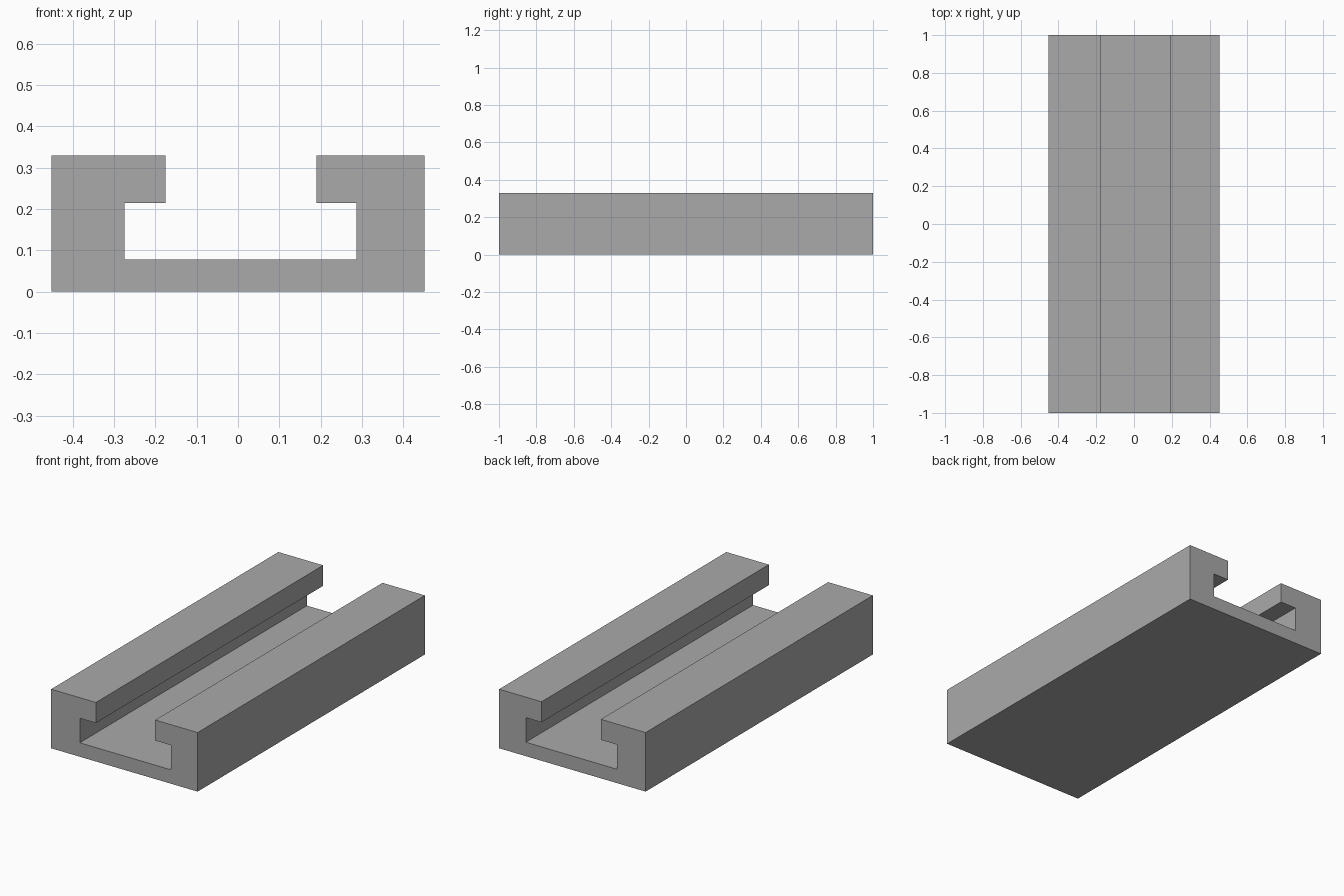
import bpy
import bmesh

cube = bpy.data.objects.get("Cube")
if cube:
    bpy.data.objects.remove(cube, do_unlink=True)

# Bare metal
metal = bpy.data.materials.new("plain grey")
metal.use_nodes = True
grey = (0.4, 0.4, 0.4, 1)
metal.diffuse_color = grey
metal.node_tree.nodes["Principled BSDF"].inputs["Base Color"].default_value = grey

# Channel dimensions; the slot sits slightly off centre
half_width, half_length, height = 0.4515, 1.0, 0.329
floor_top, lip_bottom = 0.0775, 0.2145
slot_left, slot_right = 0.19, -0.1755
cavity_left, cavity_right = 0.287, -0.275

# T-slot cross-section
profile = [
    (-half_width, 0), (half_width, 0), (half_width, height),
    (slot_left, height), (slot_left, lip_bottom),
    (cavity_left, lip_bottom), (cavity_left, floor_top),
    (cavity_right, floor_top), (cavity_right, lip_bottom),
    (slot_right, lip_bottom), (slot_right, height), (-half_width, height),
]

# Extrude the section along the length
bm = bmesh.new()
section = bm.faces.new([bm.verts.new((x, -half_length, z)) for x, z in profile])
extruded = bmesh.ops.extrude_face_region(bm, geom=[section], use_keep_orig=True)
end_verts = [g for g in extruded["geom"] if isinstance(g, bmesh.types.BMVert)]
bmesh.ops.translate(bm, verts=end_verts, vec=(0, 2 * half_length, 0))
bmesh.ops.recalc_face_normals(bm, faces=bm.faces[:])

mesh = bpy.data.meshes.new("slotted_rail")
bm.to_mesh(mesh)
bm.free()
mesh.materials.append(metal)
rail = bpy.data.objects.new("slotted_rail", mesh)
bpy.context.collection.objects.link(rail)
